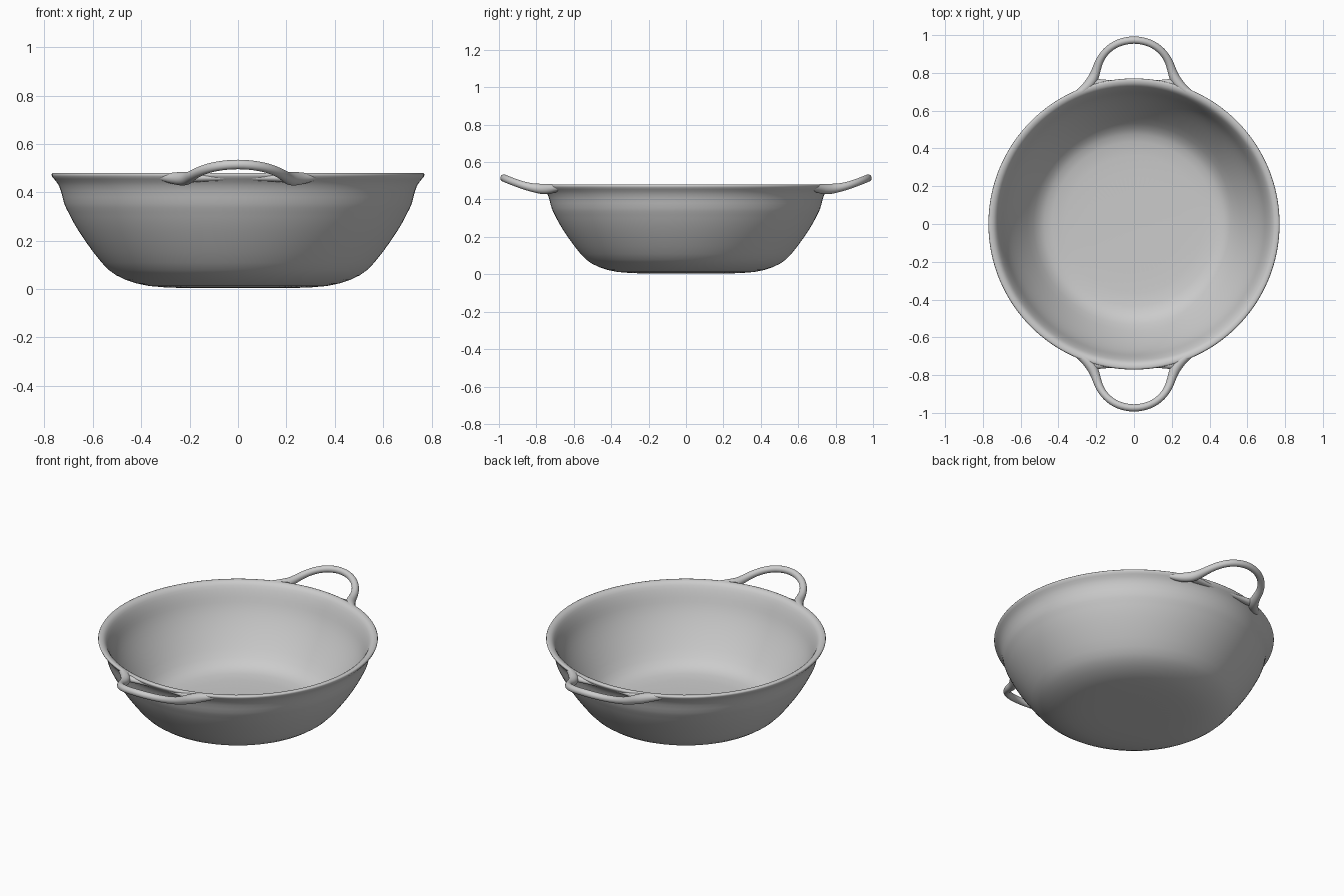
import bpy, bmesh, math
from mathutils import Vector

cube = bpy.data.objects.get("Cube")
if cube:
    bpy.data.objects.remove(cube, do_unlink=True)

grey = bpy.data.materials.new("stoneware grey")
grey.use_nodes = True
colour = (0.6, 0.6, 0.6, 1)
grey.diffuse_color = colour
grey.node_tree.nodes["Principled BSDF"].inputs["Base Color"].default_value = colour


def finish(name, bm, levels):
    bmesh.ops.recalc_face_normals(bm, faces=bm.faces)
    for f in bm.faces:
        f.smooth = True
    mesh = bpy.data.meshes.new(name)
    bm.to_mesh(mesh)
    bm.free()
    mesh.materials.append(grey)
    obj = bpy.data.objects.new(name, mesh)
    bpy.context.collection.objects.link(obj)
    sub = obj.modifiers.new("smooth", 'SUBSURF')
    sub.levels = sub.render_levels = levels
    return obj


# Bowl: outer wall, rolled lip and inner wall turned as one profile
outer = [(0, 0.004), (0.32, 0.004), (0.42, 0.02), (0.51, 0.055), (0.56, 0.1),
         (0.635, 0.2), (0.685, 0.28), (0.703, 0.32), (0.721, 0.35), (0.732, 0.41), (0.75, 0.445)]
lip = [(0.774, 0.466), (0.772, 0.481), (0.755, 0.481), (0.735, 0.475)]
inner = [(0.718, 0.445), (0.70, 0.40), (0.685, 0.35), (0.65, 0.28), (0.60, 0.2),
         (0.53, 0.1), (0.48, 0.062), (0.40, 0.047), (0, 0.045)]
bm = bmesh.new()
verts = [bm.verts.new((r, 0, z)) for r, z in outer + lip + inner]
edges = [bm.edges.new(pair) for pair in zip(verts, verts[1:])]
bmesh.ops.spin(bm, geom=verts + edges, cent=(0, 0, 0), axis=(0, 0, 1),
               angle=math.tau, steps=64, use_duplicate=False)
bmesh.ops.remove_doubles(bm, verts=bm.verts, dist=0.0005)
finish("bowl", bm, 1)

# Handles: half of each loop as (x, y outward, z, thickness), mirrored in x
half = [(0.33, 0.672, 0.463, 0.013), (0.27, 0.705, 0.458, 0.025), (0.225, 0.752, 0.455, 0.032),
        (0.203, 0.80, 0.459, 0.026), (0.188, 0.858, 0.471, 0.022), (0.152, 0.915, 0.491, 0.021),
        (0.09, 0.961, 0.509, 0.021), (0, 0.98, 0.518, 0.021)]
loop = half + [(-x, y, z, t) for x, y, z, t in reversed(half[:-1])]


def tube(name, path, side, sides=10, flat=1.0, levels=1):
    bm = bmesh.new()
    points = [Vector((x * side, -y * side, z)) for x, y, z, t in path]
    rings = []
    for i, p in enumerate(points):
        along = (points[min(i + 1, len(points) - 1)] - points[max(i - 1, 0)]).normalized()
        across = along.cross(Vector((0, 0, 1))).normalized()
        up = across.cross(along)
        t = path[i][3]
        rings.append([bm.verts.new(p + t * (math.cos(a) * across + flat * math.sin(a) * up))
                      for a in (math.tau * k / sides for k in range(sides))])
    for a, b in zip(rings, rings[1:]):
        for k in range(sides):
            n = (k + 1) % sides
            bm.faces.new((a[k], a[n], b[n], b[k]))
    bm.faces.new(rings[0])
    bm.faces.new(rings[-1])
    return finish(name, bm, levels)


# Thickened rim bridging the two feet of each handle
bridge = [(x, 0.745, 0.459, t) for x, t in
          ((-0.23, 0.022), (-0.19, 0.026), (-0.15, 0.018), (0, 0.012),
           (0.15, 0.018), (0.19, 0.026), (0.23, 0.022))]

for label, side in (("front", 1), ("back", -1)):
    tube(label + "_handle", loop, side, levels=2)
    tube(label + "_handle_bridge", bridge, side, flat=0.8)
